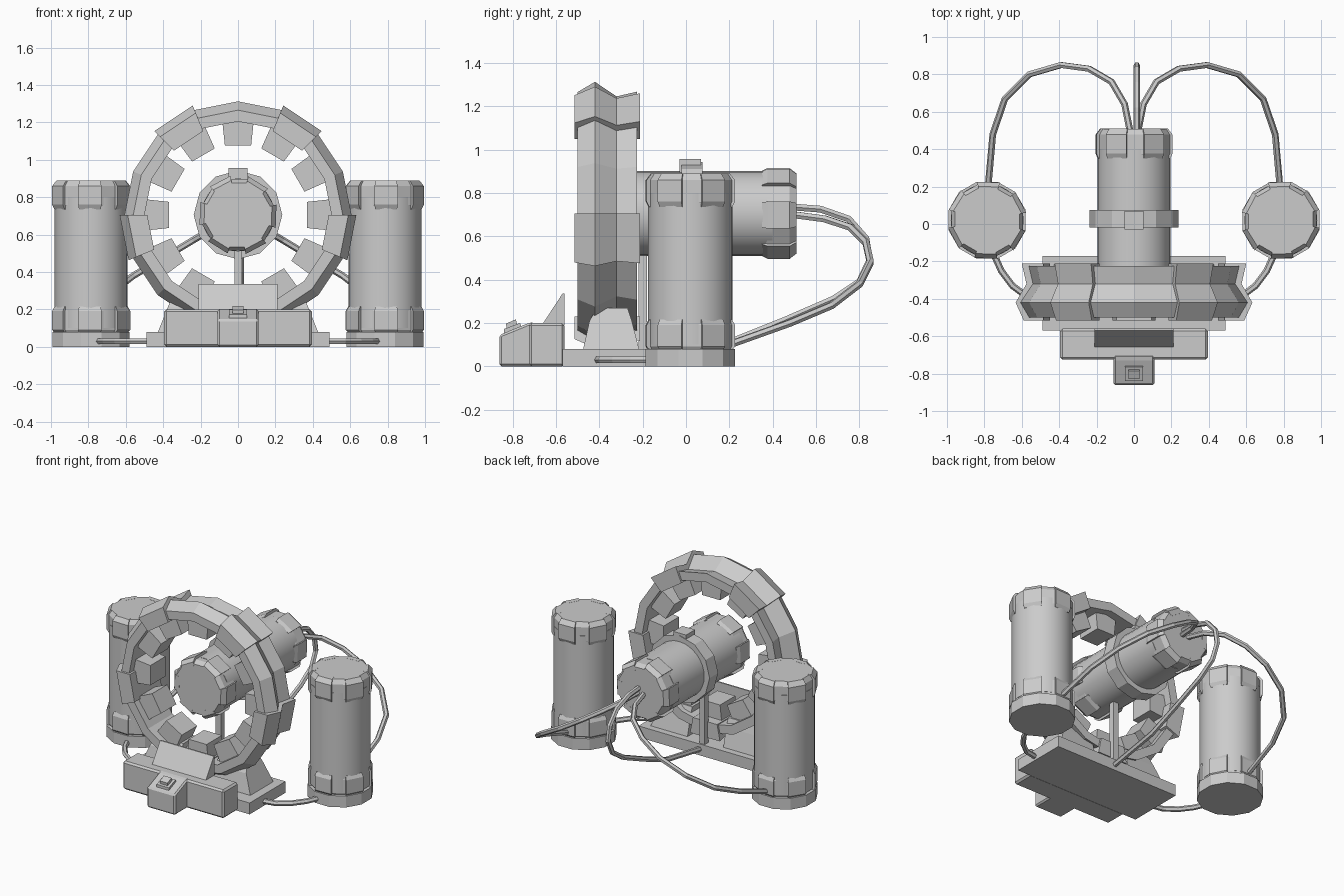
import bpy, bmesh
from math import sin, cos, radians

if "Cube" in bpy.data.objects:
    bpy.data.objects.remove(bpy.data.objects["Cube"])

CZ = 0.705   # height of the ring and barrel axis
CX, CY = 0.785, 0.02   # side tank centre


def finish(bm, name, smooth=False):
    bmesh.ops.remove_doubles(bm, verts=bm.verts, dist=1e-5)
    bmesh.ops.recalc_face_normals(bm, faces=bm.faces)
    me = bpy.data.meshes.new(name)
    bm.to_mesh(me)
    bm.free()
    ob = bpy.data.objects.new(name, me)
    bpy.context.collection.objects.link(ob)
    if smooth:
        bpy.ops.object.select_all(action='DESELECT')
        bpy.context.view_layer.objects.active = ob
        ob.select_set(True)
        bpy.ops.object.shade_smooth_by_angle(angle=radians(30))
    return ob


def sweep(bm, profile, angles, place, closed=False):
    """Turn a closed (radius, height) profile through the given angles."""
    rows = [[bm.verts.new(place(r, h, radians(a))) for r, h in profile] for a in angles]
    n, m = len(rows), len(profile)
    for i in range(n if closed else n - 1):
        A, B = rows[i], rows[(i + 1) % n]
        for j in range(m):
            k = (j + 1) % m
            bm.faces.new((A[j], A[k], B[k], B[j]))
    if not closed:
        bm.faces.new(rows[0])
        bm.faces.new(rows[-1][::-1])


def steps(n, start=0):
    return [start + 360 * i / n for i in range(n)]


def around_y(r, h, a):
    return (r * sin(a), h, CZ + r * cos(a))


def around_tank(s):
    return lambda r, h, a: (s * (CX + r * cos(a)), CY + r * sin(a), h)


def turned(name, profile, n, place, smooth=False, start=0):
    bm = bmesh.new()
    sweep(bm, profile, steps(n, start), place, True)
    return finish(bm, name, smooth)


def cap(name, h0, h1, place):
    """Faceted collar with raised plates on every other side."""
    d = h1 - h0
    bm = bmesh.new()
    sweep(bm, [(0, h0), (.185, h0), (.198, h0 + .15 * d), (.198, h0 + .8 * d),
               (.178, h1 - .005 * d), (0, h1 - .005 * d)], steps(12, 15), place, True)
    for a in steps(6, 15):
        sweep(bm, [(.15, h0), (.2, h0), (.213, h0 + .16 * d), (.213, h0 + .8 * d),
                   (.188, h1), (.15, h1)], [a, a + 34], place)
    finish(bm, name)


def prism(name, pts, x0, x1):
    """Extrude a (y, z) outline along x."""
    bm = bmesh.new()
    a = [bm.verts.new((x0, y, z)) for y, z in pts]
    b = [bm.verts.new((x1, y, z)) for y, z in pts]
    bm.faces.new(a)
    bm.faces.new(b[::-1])
    for i in range(len(pts)):
        k = (i + 1) % len(pts)
        bm.faces.new((a[i], b[i], b[k], a[k]))
    return finish(bm, name)


def box(name, x0, x1, y0, y1, z0, z1):
    return prism(name, [(y0, z0), (y1, z0), (y1, z1), (y0, z1)], x0, x1)


def bevel(ob, w):
    m = ob.modifiers.new("bevel", 'BEVEL')
    m.width, m.segments = w, 1


def hose(name, pts, r=.018):
    cu = bpy.data.curves.new(name, 'CURVE')
    cu.dimensions = '3D'
    cu.bevel_depth, cu.bevel_resolution, cu.use_fill_caps = r, 1, True
    sp = cu.splines.new('POLY')
    sp.points.add(len(pts) - 1)
    for p, c in zip(sp.points, pts):
        p.co = (*c, 1)
    sp.use_smooth = False
    bpy.context.collection.objects.link(bpy.data.objects.new(name, cu))


# Large upright ring
turned("ring", [(.5, -.5), (.56, -.5), (.607, -.42), (.54, -.32), (.562, -.225), (.5, -.225)],
       16, around_y)

# Clamps wrapped over the ring
bm = bmesh.new()
for a in (22.5, 90, 168.75, 247.5, 315):
    sweep(bm, [(.485, -.515), (.59, -.515), (.633, -.42), (.575, -.32), (.6, -.212), (.485, -.212)],
          [a, a + 22.5], around_y)
finish(bm, "ring_clamps")

# Inward teeth
bm = bmesh.new()
for a in steps(12):
    t = radians(a)
    c, s = cos(t), sin(t)
    vs = [[bm.verts.new((r * s + w * c, y, CZ + r * c - w * s))
           for r, w in ((.37, -.07), (.37, .07), (.51, .085), (.51, -.085))] for y in (-.45, -.28)]
    bm.faces.new(vs[0])
    bm.faces.new(vs[1][::-1])
    for i in range(4):
        k = (i + 1) % 4
        bm.faces.new((vs[0][i], vs[0][k], vs[1][k], vs[1][i]))
finish(bm, "ring_teeth")

# Central barrel with end collars, band and post
turned("barrel", [(0, -.38), (.195, -.38), (.195, .4), (0, .4)], 32, around_y, True)
cap("barrel_rear_collar", .35, .51, around_y)
cap("barrel_front_collar", -.29, -.45, around_y)
turned("barrel_band", [(.18, -.02), (.237, -.02), (.237, .075), (.18, .075)], 12, around_y)
box("barrel_band_block", -.05, .05, -.03, .07, CZ + .19, .957)
box("barrel_post", -.02, .02, -.22, -.18, .05, .54)

# Base plate and ring supports
box("base_plate", -.49, .49, -.57, -.17, 0, .08)
for side, s in (("left", -1), ("right", 1)):
    bm = bmesh.new()
    outline = [(-.475, .075), (-.445, .21), (-.41, .27), (-.27, .27), (-.25, .21), (-.215, .075)]
    a = [bm.verts.new((s * .14, y, z)) for y, z in outline]
    b = [bm.verts.new((s * (.43 - .4 * (z - .075)), y, z)) for y, z in outline]
    bm.faces.new(a)
    bm.faces.new(b)
    for i in range(6):
        k = (i + 1) % 6
        bm.faces.new((a[i], b[i], b[k], a[k]))
    finish(bm, side + "_ring_support")

# Control console
bevel(box("console", -.395, .395, -.725, -.56, 0, .2), .012)
bevel(prism("console_front", [(-.86, 0), (-.7, 0), (-.7, .205), (-.73, .198), (-.86, .145)],
            -.11, .11), .01)
prism("console_screen", [(-.665, .19), (-.56, .19), (-.56, .335), (-.57, .335)], -.21, .21)
prism("button_frame", [(-.84, .14), (-.755, .17), (-.765, .2), (-.84, .172)], -.048, .048)
prism("button", [(-.825, .16), (-.775, .18), (-.785, .217), (-.83, .197)], -.03, .03)

# Side tanks with hoses
for side, s in (("left", -1), ("right", 1)):
    pl = around_tank(s)
    turned(side + "_tank_foot", [(0, 0), (.213, 0), (.213, .08), (0, .08)], 12, pl, start=15)
    turned(side + "_tank_body", [(0, .1), (.195, .1), (.195, .8), (0, .8)], 32, pl, True)
    cap(side + "_tank_lower_collar", .215, .06, pl)
    cap(side + "_tank_upper_collar", .735, .89, pl)
    hose(side + "_rear_hose", [(s * x, y, z) for x, y, z in (
        (.02, .49, .7), (.05, .64, .68), (.12, .76, .64), (.24, .83, .57), (.39, .85, .48),
        (.56, .80, .38), (.69, .67, .28), (.755, .48, .2), (.78, .2, .1))])
    hose(side + "_floor_hose", [(s * x, y, .03) for x, y in (
        (.75, -.16), (.71, -.25), (.65, -.33), (.57, -.39), (.46, -.41))])

# Hose from the barrel down to the base plate
hose("centre_hose", [(.015, .49, .735), (.015, .62, .725), (.015, .75, .68), (.015, .83, .59),
                     (.015, .847, .49), (.015, .8, .39), (.015, .68, .31), (.015, .45, .21),
                     (.015, .2, .11), (.015, -.19, .04)])
